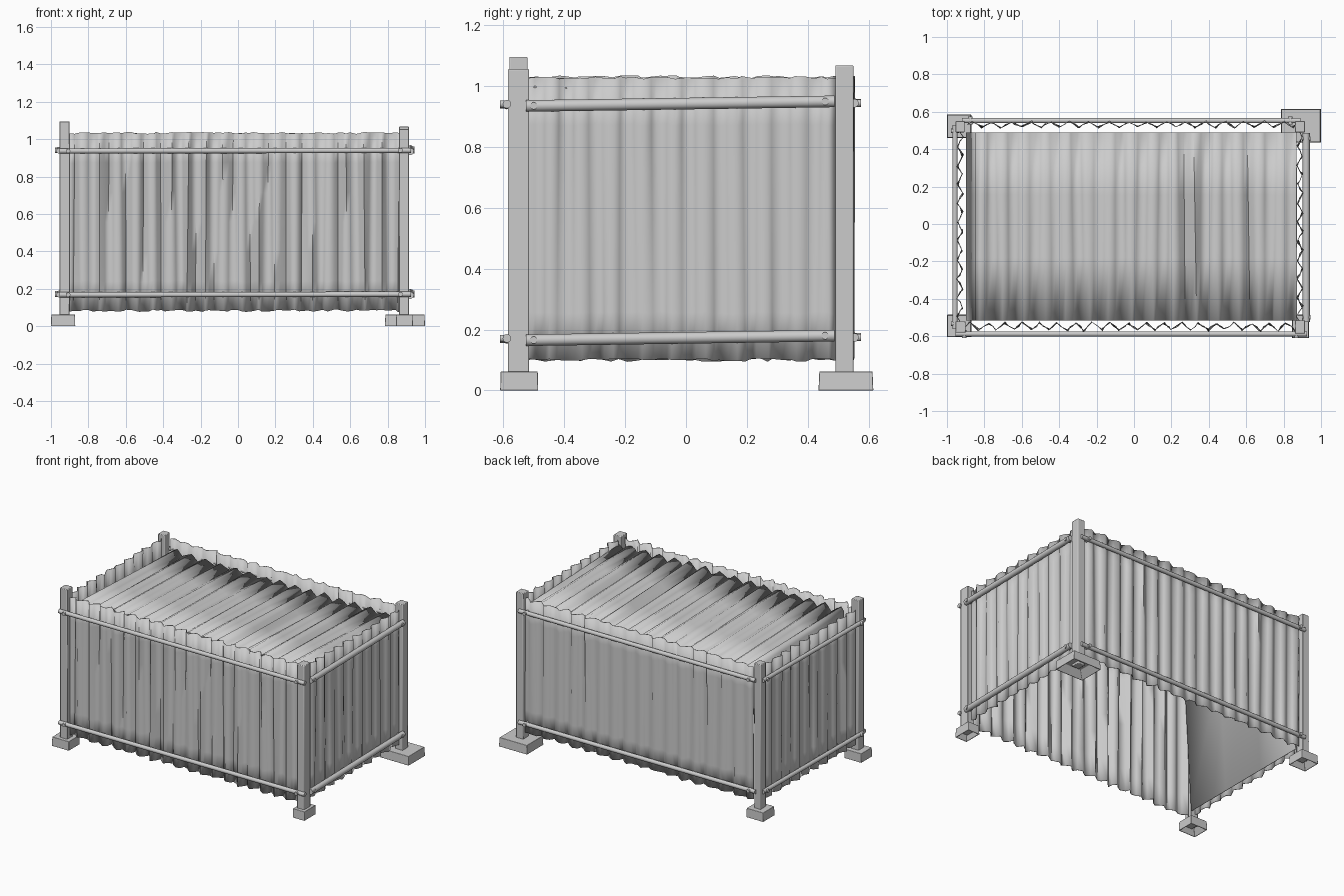
import bpy, bmesh, math, random
from mathutils import Vector

if "Cube" in bpy.data.objects:
    bpy.data.objects.remove(bpy.data.objects["Cube"])

random.seed(4)


def finish(name, bm, angle=35):
    bmesh.ops.recalc_face_normals(bm, faces=bm.faces)
    me = bpy.data.meshes.new(name)
    bm.to_mesh(me)
    bm.free()
    ob = bpy.data.objects.new(name, me)
    bpy.context.collection.objects.link(ob)
    bpy.context.view_layer.objects.active = ob
    ob.select_set(True)
    bpy.ops.object.shade_smooth_by_angle(angle=math.radians(angle))
    ob.select_set(False)
    return ob


def grid(name, cols, thickness=0.004):
    """Skin a list of point columns and give it a thin wall."""
    bm = bmesh.new()
    vs = [[bm.verts.new(p) for p in c] for c in cols]
    for a, b in zip(vs, vs[1:]):
        for i in range(len(a) - 1):
            bm.faces.new((a[i], b[i], b[i + 1], a[i + 1]))
    # the rim stays sharp, the folds are smooth
    ob = finish(name, bm, 80)
    s = ob.modifiers.new("thickness", 'SOLIDIFY')
    s.thickness = thickness
    s.offset = 0
    return ob


def box(name, x0, x1, y0, y1, z0, z1, bevel=0.005, taper=0.0, hollow=False):
    bm = bmesh.new()
    bmesh.ops.create_cube(bm, size=1)
    for v in bm.verts:
        k = 1 - taper if v.co.z > 0 else 1
        v.co = Vector(((x0 + x1) / 2 + v.co.x * k * (x1 - x0),
                       (y0 + y1) / 2 + v.co.y * k * (y1 - y0),
                       z0 if v.co.z < 0 else z1))
    if hollow:
        # cavity in the underside
        bm.normal_update()
        f = min(bm.faces, key=lambda f: f.calc_center_median().z)
        bmesh.ops.inset_region(bm, faces=[f], thickness=0.006)
        r = bmesh.ops.extrude_discrete_faces(bm, faces=[f])
        c = r['faces'][0].calc_center_median()
        for v in r['faces'][0].verts:
            v.co = c.lerp(v.co, .6)
            v.co.z += (z1 - z0) * 0.7
    ob = finish(name, bm)
    b = ob.modifiers.new("bevel", 'BEVEL')
    b.width = bevel
    b.segments = 2
    return ob


def rod(name, a, b, r, sides=12):
    a, b = Vector(a), Vector(b)
    bm = bmesh.new()
    bmesh.ops.create_cone(bm, cap_ends=True, segments=sides, radius1=r, radius2=r, depth=(b - a).length)
    q = (b - a).to_track_quat('Z', 'Y')
    for v in bm.verts:
        v.co = q @ v.co + (a + b) / 2
    return finish(name, bm)


def wall(name, start, end, periods, amp, z0, z1):
    """Hanging corrugated sheet between two floor points."""
    s, e = Vector((*start, 0)), Vector((*end, 0))
    n = Vector((-(e - s).y, (e - s).x, 0)).normalized()
    total = periods * 4
    cols = []
    for i in range(total + 1):
        wave = math.sin(i * math.pi / 2)
        top_j, bot_j = random.uniform(-.005, .005), random.uniform(-.006, .006)
        a_top, a_bot = (amp * random.uniform(.5, 1.2) for _ in range(2))
        sh_top, sh_bot = (random.uniform(-.35, .35) if 0 < i < total else 0 for _ in range(2))
        col = []
        for k in range(7):
            t = k / 6
            f = (i + sh_bot + (sh_top - sh_bot) * t) / total
            p = s.lerp(e, f) + n * wave * (a_bot + (a_top - a_bot) * t)
            p.z = (z0 + bot_j) * (1 - t) + (z1 + top_j) * t
            col.append(p)
        cols.append(col)
    return grid(name, cols)


# Corrugated walls
wall("front_wall", (-.90, -.548), (.885, -.548), 19, .022, .083, 1.033)
wall("back_wall", (-.89, .532), (.875, .532), 17, .018, .105, 1.028)
wall("left_wall", (-.93, -.52), (-.93, .49), 10, .017, .10, 1.03)
wall("right_wall", (.887, -.52), (.887, .49), 10, .017, .10, 1.027)

# Corrugated cover, whose left edge folds down as a flat panel
cols = [[Vector((-.897, y, .11)) for y in (-.515, -.18, .15, .49)]]
periods = 15
for i in range(periods * 4 + 1):
    wave = math.sin(i * math.pi / 2)
    front, back = random.uniform(.5, 1.2) * .025, random.uniform(.5, 1.2) * .022
    slip = random.uniform(-.010, .010) if i else 0
    col = []
    for k in range(4):
        t = k / 3
        x = -.845 + 1.715 * i / (periods * 4) + slip * (1 - 2 * t)
        col.append(Vector((x, -.515 + 1.005 * t,
                           .998 - .03 * t + wave * (front * (1 - t) + back * t))))
    cols.append(col)
grid("cover_sheet", cols)

# Corner posts and hollow feet
posts = {
    "front_left": ((-.955, -.90, -.58, -.52, 1.095), (-1.0, -.87, -.605, -.485)),
    "front_right": ((.86, .915, -.585, -.515, 1.055), (.845, .935, -.61, -.485)),
    "back_left": ((-.955, -.905, .49, .55, 1.06), (-1.0, -.87, .46, .585)),
    "back_right": ((.86, .915, .49, .55, 1.067), (.785, 1.0, .435, .615)),
}
for key, ((x0, x1, y0, y1, h), (a, b, c, d)) in posts.items():
    box(key + "_post", x0, x1, y0, y1, .03, h, .004)
    box(key + "_foot", a, b, c, d, 0, .062, .005, .03, True)

# Rails with a cross bolt at each end
for level, z in (("lower", .168), ("upper", .937)):
    rails = {
        "front": ((-.955, -.588, z), (.925, -.588, z + .003), .014, (0, 1, 0)),
        "back": ((-.92, .553, z + .008), (.89, .553, z + .006), .014, (0, 1, 0)),
        "left": ((-.957, -.56, z), (-.957, .53, z + .008), .014, (1, 0, 0)),
        "right": ((.921, -.525, z - .003), (.921, .487, z + .012), .019, (1, 0, 0)),
    }
    for side, (a, b, r, ax) in rails.items():
        name = level + "_" + side + "_rail"
        rod(name, a, b, r)
        a, b, ax = Vector(a), Vector(b), Vector(ax)
        for i, p in enumerate((a.lerp(b, .025), b.lerp(a, .03))):
            rod(name + "_bolt_%d" % i, p - ax * .022, p + ax * .022, .012, 12)
